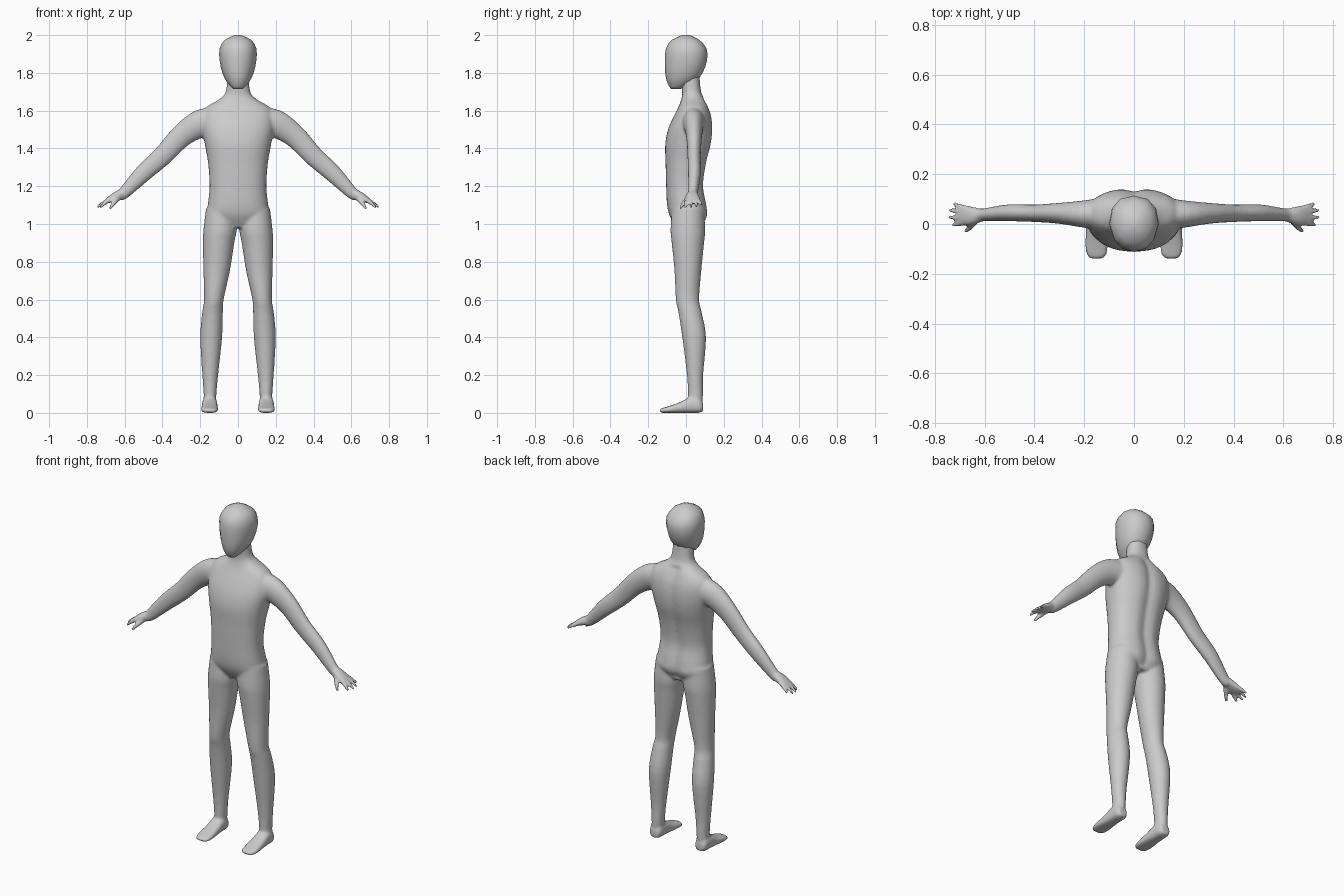
import bpy, bmesh, math
from mathutils import Vector

grey = bpy.data.materials.new("neutral grey")
grey.diffuse_color = (0.6, 0.6, 0.6, 1)


def smooth_path(pts, steps):
    """Catmull-Rom interpolation of the section list."""
    out = []
    for i in range(len(pts) - 1):
        p0, p1, p2, p3 = (pts[max(i - 1, 0)], pts[i], pts[i + 1],
                          pts[min(i + 2, len(pts) - 1)])
        for k in range(steps):
            t = k / steps
            out.append([0.5 * (2 * b + (c - a) * t + (2 * a - 5 * b + 4 * c - d) * t * t
                               + (3 * b - a - 3 * c + d) * t ** 3)
                        for a, b, c, d in zip(p0, p1, p2, p3)])
    return out + [list(pts[-1])]


def tube(bm, pts, side=1, n=24, steps=4, ref=(0, 1, 0), axis=None, power=2.0):
    """Loft rings of (x, y, z, a, b); b lies along ref, a across it."""
    pts = smooth_path(pts, steps)
    rings = []
    for i, (x, y, z, a, b) in enumerate(pts):
        lo, hi = pts[max(i - 1, 0)], pts[min(i + 1, len(pts) - 1)]
        t = Vector(axis) if axis else (Vector(hi[:3]) - Vector(lo[:3])).normalized()
        v = Vector(ref)
        v = (v - t * v.dot(t)).normalized()
        u = v.cross(t)
        ring = []
        for k in range(n):
            ang = 2 * math.pi * k / n
            c, s = math.cos(ang), math.sin(ang)
            c = math.copysign(abs(c) ** (2 / power), c)
            s = math.copysign(abs(s) ** (2 / power), s)
            p = Vector((x, y, z)) + u * a * c + v * b * s
            ring.append(bm.verts.new((p.x * side, p.y, p.z)))
        rings.append(ring)
    for r, q in zip(rings, rings[1:]):
        for k in range(n):
            bm.faces.new((r[k], r[(k + 1) % n], q[(k + 1) % n], q[k]))
    bm.faces.new(rings[0])
    bm.faces.new(rings[-1])


def stack(rows):
    """Turn (z, half width, front y, back y) rows into upright sections."""
    return [(0, (f + b) / 2, z, w, (b - f) / 2) for z, w, f, b in rows]


def make(name, bm):
    bmesh.ops.recalc_face_normals(bm, faces=bm.faces)
    for f in bm.faces:
        f.smooth = True
    me = bpy.data.meshes.new(name)
    bm.to_mesh(me)
    bm.free()
    me.materials.append(grey)
    ob = bpy.data.objects.new(name, me)
    bpy.context.collection.objects.link(ob)
    return ob


UP = (0, 0, 1)
bm = bmesh.new()

# Torso and neck
tube(bm, stack([(0.98, 0.07, -0.05, 0.08), (1.04, 0.165, -0.085, 0.115),
                (1.10, 0.16, -0.10, 0.112), (1.20, 0.15, -0.105, 0.095),
                (1.32, 0.158, -0.108, 0.11), (1.42, 0.175, -0.11, 0.135),
                (1.50, 0.19, -0.095, 0.143), (1.57, 0.19, -0.065, 0.137),
                (1.62, 0.165, -0.04, 0.12), (1.66, 0.10, -0.025, 0.10),
                (1.70, 0.065, -0.02, 0.08), (1.80, 0.055, -0.03, 0.07)]),
     n=40, axis=UP, power=2.3)

# Spine groove
for v in bm.verts:
    if v.co.y > 0.05 and abs(v.co.x) < 0.05 and 1.0 < v.co.z < 1.66:
        v.co.y -= 0.014 * (1 - abs(v.co.x) / 0.05)

for s in (1, -1):
    # Leg
    tube(bm, [(0.09, 0.01, 1.08, 0.08, 0.085), (0.095, 0.01, 0.97, 0.088, 0.092),
              (0.1025, 0.01, 0.90, 0.083, 0.086), (0.113, 0.01, 0.75, 0.07, 0.071),
              (0.128, 0.008, 0.60, 0.052, 0.062), (0.135, 0.022, 0.53, 0.055, 0.062),
              (0.142, 0.043, 0.40, 0.058, 0.063), (0.147, 0.048, 0.20, 0.042, 0.043),
              (0.148, 0.05, 0.10, 0.034, 0.04), (0.15, 0.05, 0.03, 0.034, 0.036)],
         s, axis=UP)
    # Foot
    tube(bm, [(0.15, 0.09, 0.03, 0.022, 0.025), (0.15, 0.07, 0.039, 0.039, 0.037),
              (0.15, 0.03, 0.043, 0.043, 0.04), (0.15, -0.03, 0.029, 0.029, 0.043),
              (0.15, -0.09, 0.018, 0.018, 0.046), (0.15, -0.125, 0.013, 0.013, 0.039),
              (0.15, -0.14, 0.012, 0.007, 0.022)],
         s, ref=(1, 0, 0), axis=(0, -1, 0), power=2.6)
    # Arm
    tube(bm, [(0.10, 0.04, 1.54, 0.08, 0.07), (0.20, 0.04, 1.53, 0.075, 0.055),
              (0.30, 0.043, 1.465, 0.061, 0.042), (0.40, 0.043, 1.36, 0.053, 0.035),
              (0.50, 0.045, 1.27, 0.047, 0.034), (0.60, 0.037, 1.168, 0.033, 0.026),
              (0.63, 0.036, 1.148, 0.026, 0.026)], s)
    # Palm
    tube(bm, [(0.61, 0.036, 1.162, 0.028, 0.025), (0.65, 0.033, 1.145, 0.023, 0.038),
              (0.685, 0.035, 1.126, 0.016, 0.042), (0.705, 0.038, 1.114, 0.009, 0.034)],
         s, n=16)
    # Fingers: root y, tip x, tip y, tip z
    for y0, x1, y1, z1 in ((0.005, 0.732, -0.005, 1.085), (0.026, 0.746, 0.026, 1.088),
                           (0.046, 0.746, 0.056, 1.09), (0.064, 0.726, 0.083, 1.097)):
        tube(bm, [(0.675, y0, 1.13, 0.012, 0.011),
                  ((0.675 + x1) / 2, (y0 + y1) / 2, (1.138 + z1) / 2, 0.011, 0.01),
                  (x1, y1, z1, 0.007, 0.007)], s, n=10)
    # Thumb
    tube(bm, [(0.635, 0.018, 1.138, 0.016, 0.015), (0.658, -0.012, 1.11, 0.013, 0.013),
              (0.678, -0.031, 1.082, 0.008, 0.008)], s, n=10)

# Fuse the limbs and torso into one skin
body = make("body", bm)
fuse = body.modifiers.new("fuse", 'REMESH')
fuse.mode = 'VOXEL'
fuse.voxel_size = 0.008
fuse.use_smooth_shade = True
soften = body.modifiers.new("soften", 'SMOOTH')
soften.factor = 0.5
soften.iterations = 5

# Head, a coarser closed form with a narrow chin
bm = bmesh.new()
tube(bm, stack([(1.715, 0.028, -0.08, -0.03), (1.75, 0.06, -0.10, 0.045),
                (1.80, 0.084, -0.11, 0.088), (1.87, 0.098, -0.112, 0.112),
                (1.93, 0.097, -0.106, 0.108), (1.975, 0.07, -0.075, 0.07),
                (2.0, 0.018, -0.02, 0.02)]),
     n=12, steps=2, axis=UP, power=2.3)
# Taper the face toward the front
for v in bm.verts:
    if v.co.y < 0:
        v.co.x *= 1 + 1.2 * v.co.y
make("head", bm)
